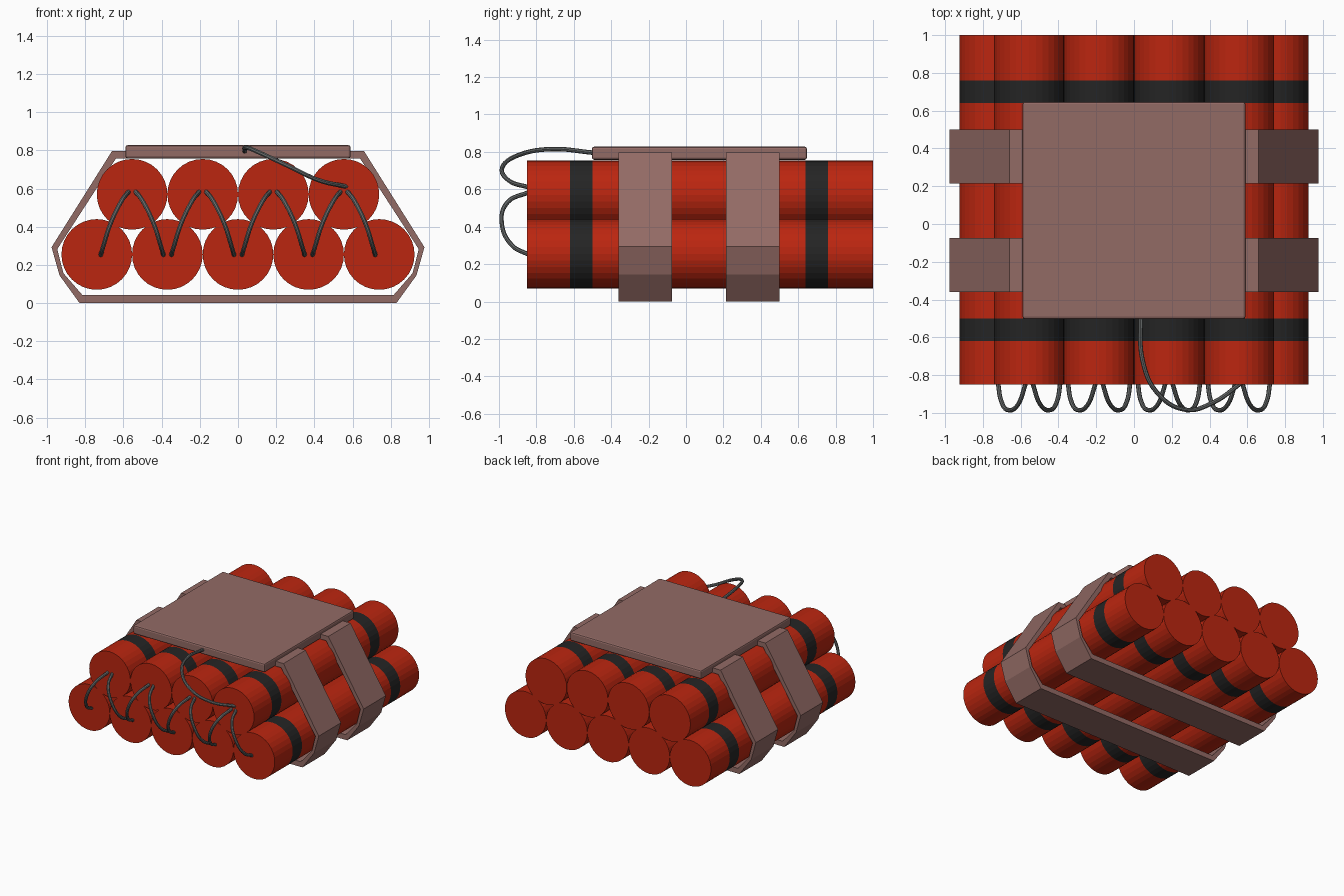
import bpy, bmesh, math

if "Cube" in bpy.data.objects:
    bpy.data.objects.remove(bpy.data.objects["Cube"])


def material(name, rgb):
    m = bpy.data.materials.new(name)
    m.diffuse_color = (*rgb, 1)
    m.use_nodes = True
    m.node_tree.nodes["Principled BSDF"].inputs["Base Color"].default_value = m.diffuse_color
    return m


RED = material("red", (0.50, 0.019, 0.005))
BLACK = material("black", (0.018, 0.018, 0.018))
BROWN = material("dusty_brown", (0.29, 0.145, 0.13))
GREY = material("wire_grey", (0.14, 0.15, 0.15))


def mesh_object(name, bm, *mats):
    bmesh.ops.recalc_face_normals(bm, faces=bm.faces)
    me = bpy.data.meshes.new(name)
    bm.to_mesh(me)
    bm.free()
    for m in mats:
        me.materials.append(m)
    ob = bpy.data.objects.new(name, me)
    bpy.context.collection.objects.link(ob)
    return ob


# Cylinders, with black bands as ring faces
def stick(name, x, z, r=0.185, n=32):
    bm = bmesh.new()
    ys = [-0.85, -0.62, -0.50, 0.64, 0.76, 1.0]
    rings = [[bm.verts.new((x + r * math.cos(2 * math.pi * i / n), y,
                            z + r * math.sin(2 * math.pi * i / n))) for i in range(n)] for y in ys]
    for k in range(len(ys) - 1):
        for i in range(n):
            j = (i + 1) % n
            f = bm.faces.new((rings[k][i], rings[k][j], rings[k + 1][j], rings[k + 1][i]))
            f.material_index = k % 2
    bm.faces.new(rings[0])
    bm.faces.new(rings[-1])
    mesh_object(name, bm, RED, BLACK)


for i in range(5):
    stick(f"lower_stick_{i + 1}", 0.37 * (i - 2), 0.255)
for i in range(4):
    stick(f"upper_stick_{i + 1}", 0.37 * (i - 1.5), 0.57)


# Straps: closed loop from outer and inner half profiles, mirrored
OUTER = [(0.83, 0.0), (0.935, 0.145), (0.977, 0.293), (0.66, 0.797)]
INNER = [(0.815, 0.042), (0.915, 0.157), (0.947, 0.283), (0.64, 0.757)]


def strap(name, y0, y1):
    bm = bmesh.new()
    loops = []
    for prof in (OUTER, INNER):
        full = prof + [(-x, z) for x, z in reversed(prof)]
        loops.append([[bm.verts.new((x, y, z)) for x, z in full] for y in (y0, y1)])
    (oa, ob), (ia, ib) = loops
    n = len(oa)
    for i in range(n):
        j = (i + 1) % n
        for a, b in ((oa, ob), (ob, ib), (ib, ia), (ia, oa)):
            bm.faces.new((a[i], a[j], b[j], b[i]))
    mesh_object(name, bm, BROWN)


strap("front_strap", -0.36, -0.075)
strap("back_strap", 0.215, 0.50)

# Top plate
bm = bmesh.new()
bmesh.ops.create_cube(bm, size=1)
for v in bm.verts:
    v.co = (v.co.x * 1.18, v.co.y * 1.15 + 0.072, v.co.z * 0.07 + 0.793)
plate = mesh_object("top_plate", bm, BROWN)
bev = plate.modifiers.new("bevel", "BEVEL")
bev.width = 0.012
bev.segments = 2


# Wires: smooth curves through a few points
def wire(name, pts):
    cu = bpy.data.curves.new(name, "CURVE")
    cu.dimensions = "3D"
    cu.bevel_depth = 0.012
    cu.bevel_resolution = 2
    cu.resolution_u = 6
    cu.use_fill_caps = True
    sp = cu.splines.new("BEZIER")
    sp.bezier_points.add(len(pts) - 1)
    for p, co in zip(sp.bezier_points, pts):
        p.co = co
        p.handle_left_type = p.handle_right_type = "AUTO"
    cu.materials.append(GREY)
    ob = bpy.data.objects.new(name, cu)
    bpy.context.collection.objects.link(ob)
    bpy.ops.object.select_all(action="DESELECT")
    ob.select_set(True)
    bpy.context.view_layer.objects.active = ob
    bpy.ops.object.convert(target="MESH")
    bpy.ops.object.shade_smooth_by_angle()


# Zigzag link wires between the lower and upper rows
LINK = [(0, -0.84, 0.25), (0.1, -0.93, 0.30), (0.36, -0.985, 0.42),
        (0.72, -0.955, 0.53), (1, -0.84, 0.585)]
for i in range(4):
    c = 0.37 * (i - 1.5)
    for side, tag in ((-1, "left"), (1, "right")):
        wire(f"link_wire_{tag}_{i + 1}",
             [(c + side * (0.165 - 0.148 * t), y, z) for t, y, z in LINK])

# Long wire from the plate to the last upper stick
wire("plate_wire", [(0.035, -0.49, 0.795), (0.045, -0.72, 0.815), (0.12, -0.89, 0.785),
                    (0.27, -0.983, 0.715), (0.42, -0.945, 0.645), (0.57, -0.84, 0.61)])
